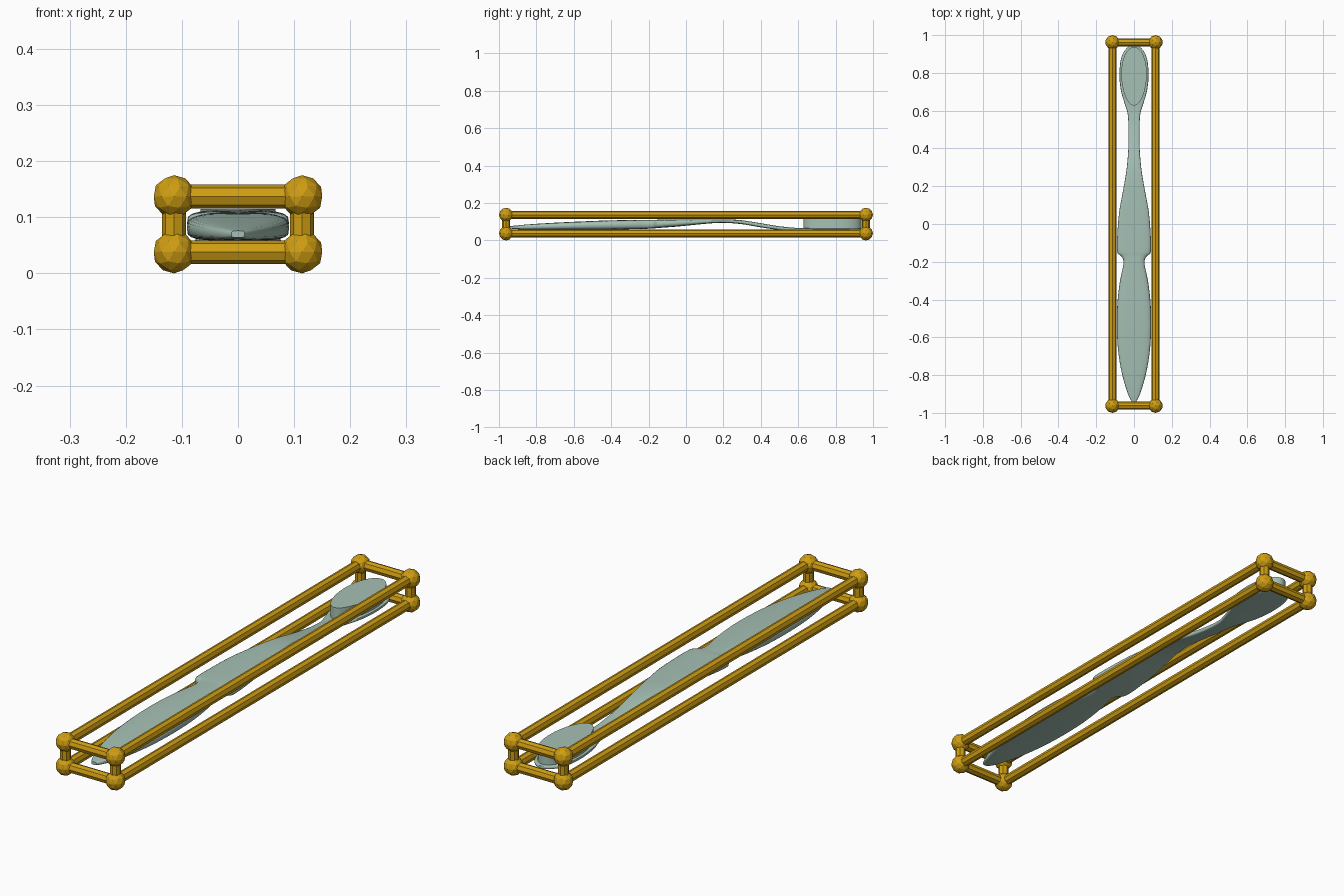
import bpy, bmesh, math
from mathutils import Vector

cube = bpy.data.objects.get("Cube")
if cube:
    bpy.data.objects.remove(cube)


def material(name, rgb):
    m = bpy.data.materials.new(name)
    m.use_nodes = True
    m.diffuse_color = (*rgb, 1)
    m.node_tree.nodes["Principled BSDF"].inputs["Base Color"].default_value = (*rgb, 1)
    return m


gold = material("gold", (0.62, 0.34, 0.006))
mint = material("pale_mint", (0.38, 0.53, 0.46))


def make(name, bm, mat, smooth=None):
    bmesh.ops.recalc_face_normals(bm, faces=bm.faces[:])
    mesh = bpy.data.meshes.new(name)
    bm.to_mesh(mesh)
    bm.free()
    mesh.materials.append(mat)
    obj = bpy.data.objects.new(name, mesh)
    bpy.context.collection.objects.link(obj)
    if smooth:
        bpy.ops.object.select_all(action="DESELECT")
        obj.select_set(True)
        bpy.context.view_layer.objects.active = obj
        bpy.ops.object.shade_smooth_by_angle(angle=math.radians(smooth))
    return obj


# Cage: faceted corner balls joined by octagonal rods
HX, HY, Z0, Z1 = 0.114, 0.962, 0.038, 0.137


def ball(name, pos):
    bm = bmesh.new()
    bmesh.ops.create_icosphere(bm, subdivisions=2, radius=0.038)
    make(name, bm, gold).location = pos


def rod(name, a, b):
    a, b = Vector(a), Vector(b)
    bm = bmesh.new()
    bmesh.ops.create_cone(bm, cap_ends=True, segments=8, radius1=0.021,
                          radius2=0.021, depth=(b - a).length)
    obj = make(name, bm, gold)
    obj.location = (a + b) / 2
    obj.rotation_mode = "QUATERNION"
    obj.rotation_quaternion = (b - a).to_track_quat("Z", "Y")


for sx, side in ((1, "left"), (-1, "right")):
    for z, level in ((Z0, "lower"), (Z1, "upper")):
        rod(f"long_rod_{level}_{side}", (sx * HX, -HY, z), (sx * HX, HY, z))
        for sy, end in ((-1, "front"), (1, "back")):
            ball(f"corner_ball_{level}_{end}_{side}", (sx * HX, sy * HY, z))
    for sy, end in ((-1, "front"), (1, "back")):
        rod(f"post_{end}_{side}", (sx * HX, sy * HY, Z0), (sx * HX, sy * HY, Z1))
for sy, end in ((-1, "front"), (1, "back")):
    for z, level in ((Z0, "lower"), (Z1, "upper")):
        rod(f"cross_rod_{level}_{end}", (-HX, sy * HY, z), (HX, sy * HY, z))

# Brush body stations: y, half width, bottom z, top z
stations = [
    (-.94, .012, .064, .076), (-.90, .032, .060, .081), (-.80, .062, .058, .089),
    (-.68, .083, .058, .096), (-.55, .091, .058, .102), (-.42, .088, .058, .107),
    (-.30, .074, .060, .109), (-.22, .057, .062, .110), (-.185, .058, .064, .110),
    (-.165, .074, .065, .110), (-.145, .090, .067, .111), (-.05, .088, .074, .112),
    (.06, .079, .085, .113), (.14, .065, .092, .113), (.21, .052, .094, .113),
    (.30, .038, .087, .108), (.40, .030, .070, .092), (.50, .029, .056, .076),
    (.58, .033, .050, .068), (.63, .047, .049, .066), (.70, .068, .049, .066),
    (.78, .077, .049, .066), (.86, .072, .049, .066), (.91, .055, .049, .066),
    (.94, .028, .051, .065), (.948, .010, .053, .063),
]


def catmull(p, q, r, s, t):
    return [0.5 * (2 * b + (c - a) * t + (2 * a - 5 * b + 4 * c - d) * t * t
                   + (3 * b - a - 3 * c + d) * t ** 3)
            for a, b, c, d in zip(p, q, r, s)]


def power(v, e):
    return math.copysign(abs(v) ** e, v)


path = []
last = len(stations) - 1
for i in range(last):
    pts = [stations[min(max(k, 0), last)] for k in range(i - 1, i + 3)]
    path += [catmull(*pts, t / 3) for t in range(3)]
path.append(stations[-1])

bm = bmesh.new()
rings = []
for y, w, lo, hi in path:
    ring = []
    for k in range(24):
        a = 2 * math.pi * k / 24
        ring.append(bm.verts.new((w * power(math.cos(a), 0.6), y,
                                  (lo + hi) / 2 + (hi - lo) / 2 * power(math.sin(a), 0.5))))
    rings.append(ring)
for r0, r1 in zip(rings, rings[1:]):
    for k in range(24):
        n = (k + 1) % 24
        bm.faces.new((r0[k], r0[n], r1[n], r1[k]))
bm.faces.new(rings[0])
bm.faces.new(rings[-1])
make("brush_body", bm, mint, 50)

# Bristle block: egg-shaped prism standing on the head
bm = bmesh.new()
outline = []
for k in range(40):
    a = 2 * math.pi * k / 40
    s = math.sin(a)
    outline.append(bm.verts.new((0.067 * math.cos(a) * (1 + 0.08 * s), 0.782 + 0.155 * s, 0.06)))
base = bm.faces.new(outline)
top = bmesh.ops.extrude_face_region(bm, geom=[base])["geom"]
bmesh.ops.translate(bm, vec=(0, 0, 0.055), verts=[v for v in top if isinstance(v, bmesh.types.BMVert)])
make("bristles", bm, mint, 30)
